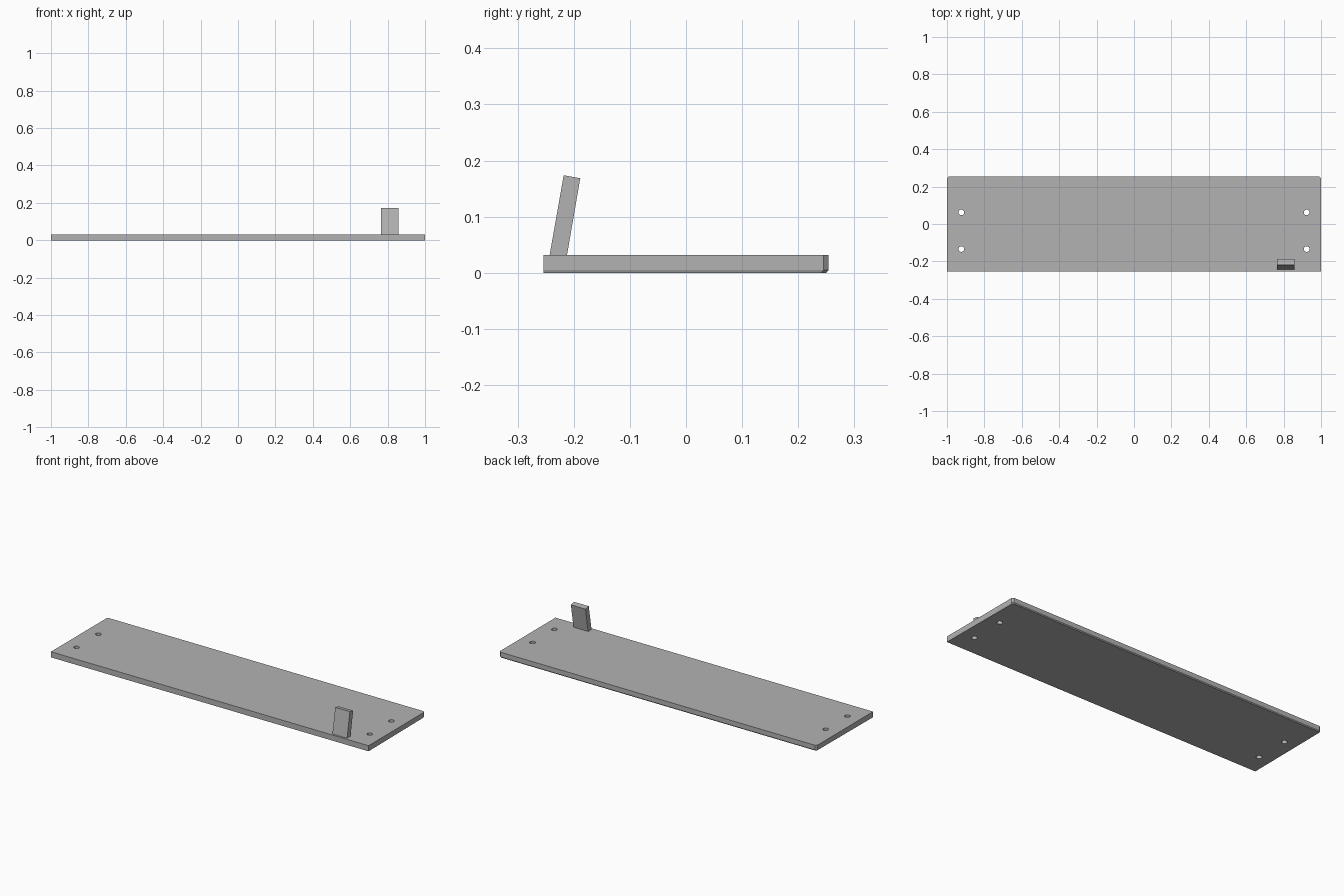
import bpy, bmesh
from math import sin, cos, radians, pi

cube = bpy.data.objects.get("Cube")
if cube:
    bpy.data.objects.remove(cube, do_unlink=True)

grey = bpy.data.materials.new("mid grey")
grey.use_nodes = True
grey.diffuse_color = (0.45, 0.45, 0.45, 1)
grey.node_tree.nodes["Principled BSDF"].inputs["Base Color"].default_value = grey.diffuse_color


def loft(name, rings):
    """Join matching rings of points into a closed solid."""
    bm = bmesh.new()
    loops = [[bm.verts.new(p) for p in ring] for ring in rings]
    n = len(loops[0])
    for a, b in zip(loops, loops[1:]):
        for i in range(n):
            j = (i + 1) % n
            bm.faces.new((a[i], a[j], b[j], b[i]))
    bm.faces.new(loops[0][::-1])
    bm.faces.new(loops[-1])
    bmesh.ops.recalc_face_normals(bm, faces=bm.faces)
    mesh = bpy.data.meshes.new(name)
    bm.to_mesh(mesh)
    bm.free()
    mesh.materials.append(grey)
    obj = bpy.data.objects.new(name, mesh)
    bpy.context.collection.objects.link(obj)
    return obj


# Base plate: clipped back corners, lower edge easing in towards the back
W, D, T, CLIP = 1.0, 0.254, 0.032, 0.009


def outline(z, ease):
    w, d = W - ease, D - ease
    return [(-W, -D, z), (W, -D, z), (w, d - CLIP, z), (w - CLIP, d, z),
            (-w + CLIP, d, z), (-w, d - CLIP, z)]


plate = loft("base_plate", [outline(0, 0.004), outline(0.005, 0), outline(T, 0)])

# Four screw holes
for x in (-0.923, 0.923):
    for y in (-0.134, 0.062):
        rings = [[(x + 0.015 * cos(a * pi / 12), y + 0.015 * sin(a * pi / 12), z)
                  for a in range(24)] for z in (-0.05, 0.08)]
        cutter = loft("hole_cutter", rings)
        cutter.hide_render = True
        cutter.hide_set(True)
        cutter.display_type = 'WIRE'
        cut = plate.modifiers.new("screw_hole", 'BOOLEAN')
        cut.operation = 'DIFFERENCE'
        cut.solver = 'EXACT'
        cut.object = cutter

# Bake the holes and remove the cutters
bpy.context.view_layer.update()
baked = bpy.data.meshes.new_from_object(
    plate.evaluated_get(bpy.context.evaluated_depsgraph_get()))
plate.modifiers.clear()
plate.data = baked
for obj in [o for o in bpy.data.objects if o.name.startswith("hole_cutter")]:
    bpy.data.objects.remove(obj, do_unlink=True)

# Upright tab leaning back by ten degrees
lean = radians(10)
length, thick = 0.144, 0.03
front, back = -0.243, -0.212
top_y, top_z = front + length * sin(lean), T + length * cos(lean)
profile = [(front, T), (back, T),
           (top_y + thick * cos(lean), top_z - thick * sin(lean)), (top_y, top_z)]
loft("leaning_tab", [[(x, y, z) for y, z in profile] for x in (0.765, 0.857)])
